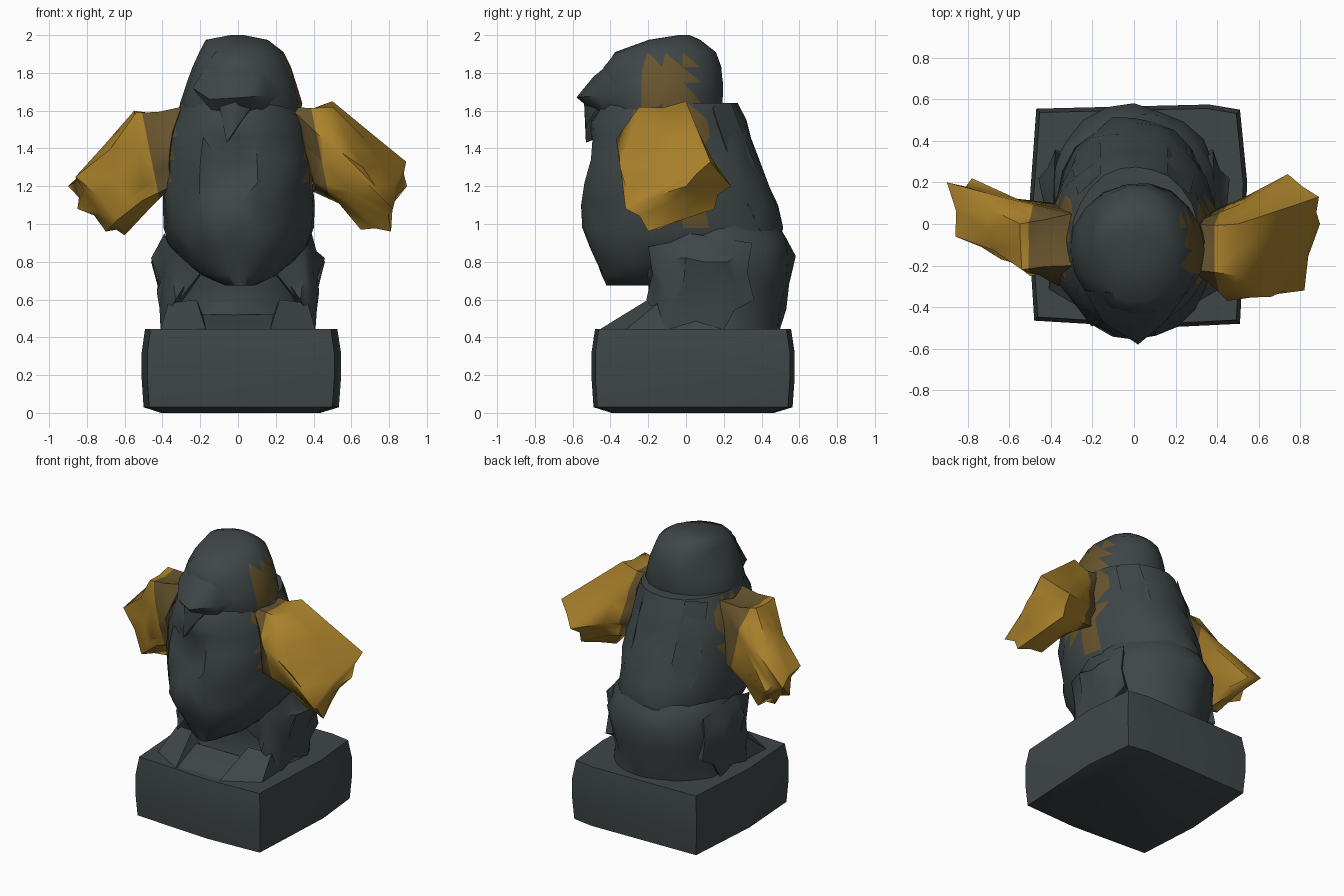
import bpy, bmesh, math, random
from mathutils import Vector

random.seed(4)


def material(name, rgb):
    m = bpy.data.materials.new(name)
    m.diffuse_color = (*rgb, 1)
    return m


STONE = material("dark stone", (0.05, 0.062, 0.064))
GOLD = material("gold", (0.40, 0.22, 0.024))
BROWN = material("dull brown", (0.135, 0.088, 0.026))


def finish(name, bm, mats, rule=None, angle=50):
    bmesh.ops.triangulate(bm, faces=bm.faces[:])
    bmesh.ops.recalc_face_normals(bm, faces=bm.faces[:])
    if rule:
        for f in bm.faces:
            f.material_index = rule(f.calc_center_median())
    me = bpy.data.meshes.new(name)
    bm.to_mesh(me)
    bm.free()
    for m in mats:
        me.materials.append(m)
    ob = bpy.data.objects.new(name, me)
    bpy.context.collection.objects.link(ob)
    bpy.ops.object.select_all(action='DESELECT')
    ob.select_set(True)
    bpy.context.view_layer.objects.active = ob
    bpy.ops.object.shade_smooth_by_angle(angle=math.radians(angle))
    return ob


def loft_rings(rings):
    bm = bmesh.new()
    rows = [[bm.verts.new(p) for p in r] for r in rings]
    n = len(rows[0])
    for a, b in zip(rows, rows[1:]):
        for i in range(n):
            j = (i + 1) % n
            bm.faces.new((a[i], a[j], b[j], b[i]))
    bm.faces.new(rows[0][::-1])
    bm.faces.new(rows[-1])
    return bm


def oval_rings(profile, n, jitter):
    """profile rows: z, x min, x max, y min, y max"""
    rings = []
    for z, x0, x1, y0, y1 in profile:
        ring = []
        for i in range(n):
            a = 2 * math.pi * i / n
            c, s = math.cos(a), math.sin(a)
            k = 1.01 - random.random() * jitter
            ring.append(Vector(((x0 + x1) / 2 + (x1 - x0) / 2 * c * k,
                                (y0 + y1) / 2 + (y1 - y0) / 2 * s * k, z)))
        rings.append(ring)
    return rings


def hull(points, dent=0.0):
    bm = bmesh.new()
    for p in points:
        bm.verts.new(p)
    bmesh.ops.convex_hull(bm, input=bm.verts[:])
    loose = [v for v in bm.verts if not v.link_faces]
    bmesh.ops.delete(bm, geom=loose, context='VERTS')
    if dent:
        # creased folds: push new edge midpoints inwards
        old = [v.co.copy() for v in bm.verts]
        mid = sum(old, Vector()) / len(old)
        bmesh.ops.subdivide_edges(bm, edges=bm.edges[:], cuts=1, use_grid_fill=True)
        for v in bm.verts:
            if min((v.co - o).length for o in old) > 1e-4:
                v.co += (mid - v.co).normalized() * random.random() * dent
    return bm


# pedestal block
outline = [(-0.47, 0.555), (0.36, 0.575), (0.51, 0.55), (0.545, 0.2), (0.51, -0.48),
           (0.1, -0.5), (-0.48, -0.465), (-0.51, 0.0)]
levels = [(0.0, 0.8), (0.03, 0.98), (0.18, 1.0), (0.32, 1.0), (0.445, 0.965)]
rings = [[Vector((x * s, 0.03 + (y - 0.03) * s, z)) for x, y in outline] for z, s in levels]
finish("pedestal", loft_rings(rings), [STONE], angle=30)

# lower body
hips = [(0.43, -0.40, 0.41, -0.24, 0.50), (0.55, -0.38, 0.38, -0.20, 0.53),
        (0.68, -0.40, 0.40, -0.20, 0.55), (0.83, -0.42, 0.42, -0.24, 0.58),
        (0.93, -0.39, 0.39, -0.24, 0.55), (1.05, -0.30, 0.30, -0.2, 0.45)]
finish("hips", loft_rings(oval_rings(hips, 20, 0.07)), [STONE])

# torso with pointed overhanging belly
torso = [(0.675, -0.07, 0.09, -0.43, -0.1), (0.73, -0.20, 0.21, -0.455, 0.1),
         (0.80, -0.29, 0.30, -0.49, 0.35), (0.88, -0.36, 0.37, -0.53, 0.52),
         (0.98, -0.40, 0.40, -0.56, 0.53), (1.10, -0.41, 0.41, -0.56, 0.49),
         (1.22, -0.41, 0.41, -0.56, 0.45), (1.34, -0.40, 0.40, -0.55, 0.40),
         (1.46, -0.38, 0.38, -0.53, 0.36), (1.55, -0.35, 0.36, -0.50, 0.32),
         (1.64, -0.31, 0.33, -0.45, 0.29)]
rings = oval_rings(torso, 24, 0.06)
for ring in rings:
    for p in ring:
        # hollow in the chest below the beak
        d = math.hypot((p.x + 0.04) / 0.16, (p.z - 1.3) / 0.2)
        if p.y < -0.2 and d < 1:
            p.y += 0.10 * (1 - d * d)


def torso_rule(c):
    if abs(c.x) > 0.3 and 1.15 < c.z < 1.6 and -0.25 < c.y < 0.1:
        return 1
    return int(c.x > 0.33 and 0.97 < c.z < 1.15 and 0.0 < c.y < 0.12)


finish("torso", loft_rings(rings), [STONE, BROWN], torso_rule)

# back ridges
for s in (-1, 1):
    bm = hull([(s * 0.16, 0.24, 1.64), (s * 0.27, 0.14, 1.62), (s * 0.30, 0.28, 1.2),
               (s * 0.16, 0.39, 1.25), (s * 0.25, 0.40, 0.95), (s * 0.2, 0.2, 1.3)])
    finish("back_ridge", bm, [STONE])

# haunches and feet
for s in (-1, 1):
    haunch = [(s * 0.43, -0.08, 0.64), (s * 0.46, 0.0, 0.82), (s * 0.39, 0.02, 0.95),
              (s * 0.36, -0.2, 0.88), (s * 0.46, 0.22, 0.80), (s * 0.38, 0.35, 0.9),
              (s * 0.38, 0.36, 0.6), (s * 0.41, 0.2, 0.44), (s * 0.33, -0.21, 0.6),
              (s * 0.2, -0.21, 0.74), (s * 0.2, 0.3, 0.6), (s * 0.41, -0.1, 0.44)]
    finish("haunch", hull(haunch, 0.05), [STONE])
    foot = [(s * 0.41, -0.32, 0.44), (s * 0.17, -0.46, 0.44), (s * 0.2, -0.40, 0.465),
            (s * 0.38, -0.28, 0.48), (s * 0.22, -0.2, 0.6), (s * 0.37, -0.15, 0.58),
            (s * 0.15, -0.15, 0.44), (s * 0.4, -0.1, 0.44)]
    finish("foot", hull(foot), [STONE])

# ledge between the feet
ledge = [(x, y, z) for x in (-0.19, 0.19) for y, z in
         ((-0.44, 0.44), (-0.38, 0.465), (-0.2, 0.52), (-0.15, 0.44))]
finish("ledge", hull(ledge), [STONE])

# head
head = [(1.57, -0.30, 0.33, -0.42, 0.18), (1.64, -0.31, 0.34, -0.45, 0.20),
        (1.75, -0.27, 0.31, -0.45, 0.20), (1.83, -0.24, 0.28, -0.44, 0.19),
        (1.91, -0.205, 0.24, -0.38, 0.16), (1.975, -0.17, 0.16, -0.20, 0.08),
        (2.0, -0.04, 0.03, -0.04, 0.02)]


def head_rule(c):
    return int(c.x > 0.2 and 1.6 < c.z < 1.88 and -0.24 < c.y < 0.02)


finish("head", loft_rings(oval_rings(head, 18, 0.03)), [STONE, BROWN], head_rule)

# hooked beak blending into the brow
beak = [(-0.12, -0.33, 1.91), (0.13, -0.33, 1.91), (-0.24, -0.32, 1.72), (0.26, -0.32, 1.72),
        (-0.15, -0.47, 1.66), (0.15, -0.47, 1.68), (-0.14, -0.42, 1.6), (0.14, -0.42, 1.6),
        (0.02, -0.58, 1.67), (-0.02, -0.47, 1.58), (0.03, -0.49, 1.78)]
finish("beak", hull(beak), [STONE])
hook = [(-0.10, -0.46, 1.63), (0.08, -0.46, 1.63), (-0.01, -0.54, 1.65),
        (-0.06, -0.53, 1.43), (-0.04, -0.48, 1.45), (0.0, -0.53, 1.52)]
finish("beak_hook", hull(hook), [STONE])

# wings, dull brown where they join the body
right = [(0.5, -0.25, 1.62), (0.5, 0.0, 1.65), (0.45, -0.37, 1.45), (0.74, 0.24, 1.2),
         (0.89, 0.13, 1.33), (0.895, 0.0, 1.2), (0.82, -0.32, 1.08), (0.81, -0.2, 0.96),
         (0.65, -0.15, 0.97), (0.66, -0.35, 1.3), (0.4, -0.3, 1.22), (0.35, 0.05, 1.3),
         (0.4, 0.05, 1.17), (0.72, 0.15, 1.08), (0.27, -0.22, 1.62), (0.27, 0.0, 1.62)]
left = [(-0.3, -0.2, 1.62), (-0.3, 0.05, 1.61), (-0.54, -0.22, 1.59), (-0.55, 0.0, 1.6),
        (-0.9, 0.2, 1.2), (-0.78, 0.22, 1.15), (-0.86, -0.06, 1.25), (-0.85, 0.05, 1.08),
        (-0.7, 0.0, 0.96), (-0.6, 0.05, 0.94), (-0.38, 0.1, 1.2), (-0.36, -0.3, 1.4),
        (-0.5, -0.25, 1.2), (-0.35, -0.25, 1.2), (-0.64, -0.17, 1.02)]
for name, pts, edge in (("right_wing", right, 0.43), ("left_wing", left, -0.47)):
    bm = hull(pts, 0.045)
    bmesh.ops.bisect_plane(bm, geom=bm.verts[:] + bm.edges[:] + bm.faces[:],
                           plane_co=(edge, 0, 1.4), plane_no=(1, 0, 0.2))
    finish(name, bm, [GOLD, BROWN],
           lambda c, e=edge: int(abs(c.x) + math.copysign(0.2, e) * (c.z - 1.4) < abs(e)))
